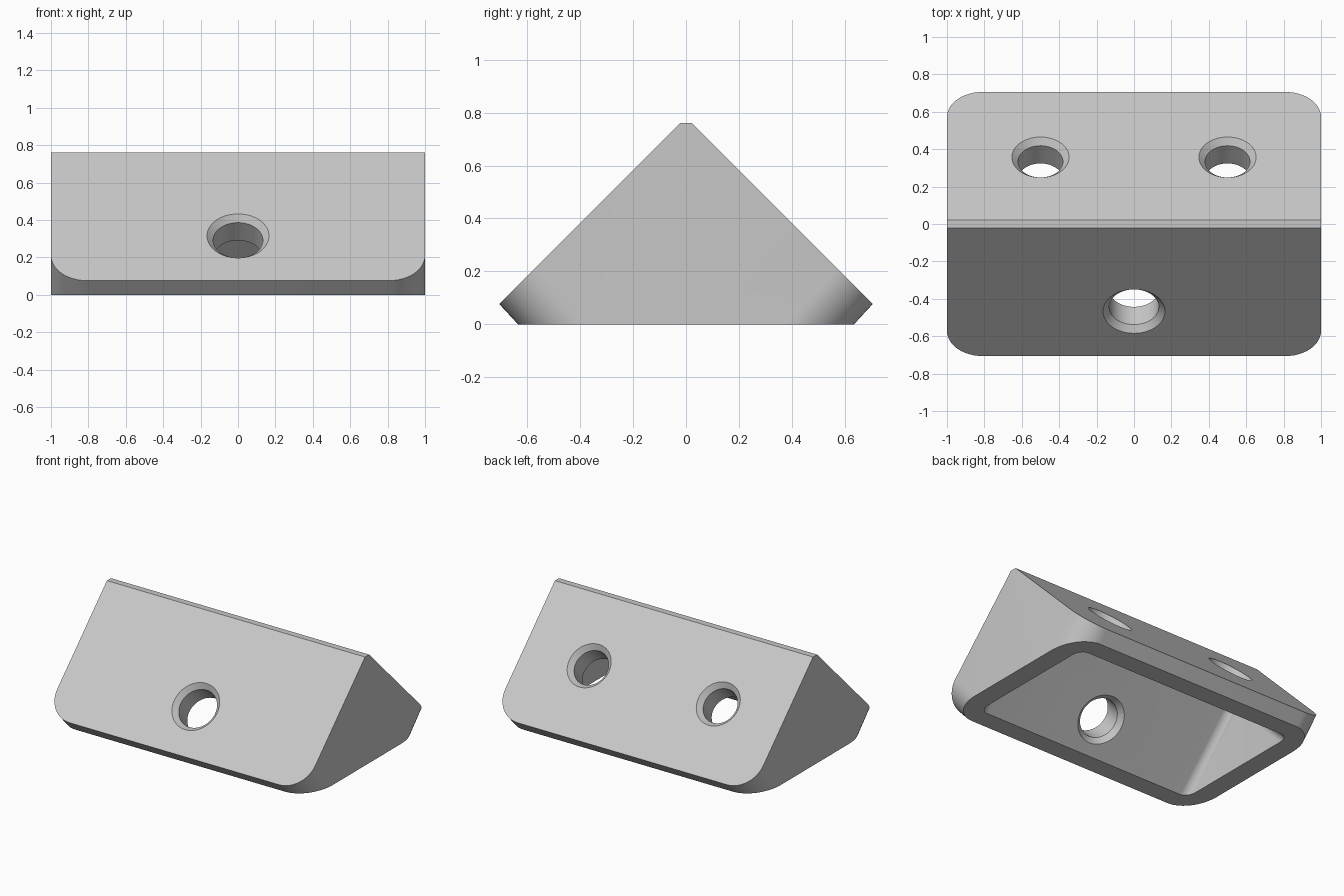
import bpy, bmesh, math
from mathutils import Matrix, Vector

cube = bpy.data.objects.get("Cube")
if cube:
    bpy.data.objects.remove(cube, do_unlink=True)

PEAK = 0.7825      # height where the two slopes would meet
WALL = 0.2         # thickness of the sloped walls
LIP = 0.033        # depth of the hole chamfers

grey = bpy.data.materials.new("light_grey")
grey.use_nodes = True
colour = (0.58, 0.58, 0.58, 1)
grey.diffuse_color = colour
grey.node_tree.nodes["Principled BSDF"].inputs["Base Color"].default_value = colour


def finish(bm, name):
    bmesh.ops.recalc_face_normals(bm, faces=bm.faces)
    mesh = bpy.data.meshes.new(name)
    bm.to_mesh(mesh)
    bm.free()
    mesh.materials.append(grey)
    obj = bpy.data.objects.new(name, mesh)
    bpy.context.collection.objects.link(obj)
    return obj


def prism(name, profile, half, radius, rounded):
    """Extrude a (y, z) profile along x and round the chosen end edges."""
    bm = bmesh.new()
    face = bm.faces.new([bm.verts.new((-half, y, z)) for y, z in profile])
    new = bmesh.ops.extrude_face_region(bm, geom=[face])["geom"]
    moved = [v for v in new if isinstance(v, bmesh.types.BMVert)]
    bmesh.ops.translate(bm, verts=moved, vec=(2 * half, 0, 0))
    bmesh.ops.recalc_face_normals(bm, faces=bm.faces)
    edges = [e for e in bm.edges if rounded(e.verts[0].co, e.verts[1].co)]
    bmesh.ops.bevel(bm, geom=edges, offset=radius, offset_type='OFFSET',
                    segments=12, profile=0.5, affect='EDGES')
    return finish(bm, name)


def hole_cutter(name, x, y, radius):
    """Round hole square to the slope, chamfered on both sides."""
    out = Vector((0, math.copysign(1, y), 1)).normalized()
    place = (Matrix.Translation((x, y, PEAK - abs(y)))
             @ out.to_track_quat('Z', 'Y').to_matrix().to_4x4())
    extra = 0.01
    rings = [(extra, radius + LIP + extra), (-LIP, radius),
             (LIP - WALL, radius), (-WALL - extra, radius + LIP + extra)]
    bm = bmesh.new()
    sides = 64
    loops = []
    for depth, r in rings:
        angles = [math.tau * i / sides for i in range(sides)]
        loops.append([bm.verts.new(place @ Vector((r * math.cos(a), r * math.sin(a), depth)))
                      for a in angles])
    for low, high in zip(loops, loops[1:]):
        for i in range(sides):
            j = (i + 1) % sides
            bm.faces.new((low[i], low[j], high[j], high[i]))
    bm.faces.new(loops[0])
    bm.faces.new(loops[-1])
    return finish(bm, name)


# Outer body: roof-shaped block with square-cut lower edges and rounded corners
half_profile = [(0.635, 0), (0.706, PEAK - 0.706), (0.0225, PEAK - 0.0225)]
profile = half_profile + [(-y, z) for y, z in reversed(half_profile)]
body = prism("corner_bracket", profile, 1, 0.19,
             lambda a, b: abs(a.x - b.x) < 0.01 and abs(a.y - b.y) < 0.1
             and max(a.z, b.z) < 0.1)

# Hollow underside with rounded inner corners
inner = PEAK - WALL * math.sqrt(2)
cavity = prism("cavity_cutter", [(inner + 0.1, -0.1), (0, inner), (-inner - 0.1, -0.1)],
               0.86, 0.06,
               lambda a, b: abs(a.x - b.x) < 0.01 and abs(a.z - b.z) > 0.1)

# Screw holes: one in the front slope, two in the back slope
cutters = [cavity, hole_cutter("front_hole_cutter", 0, -0.467, 0.133)]
for side, x in (("left", 0.5), ("right", -0.5)):
    cutters.append(hole_cutter(side + "_back_hole_cutter", x, 0.357, 0.12))

bpy.context.view_layer.objects.active = body
for cutter in cutters:
    cut = body.modifiers.new(cutter.name, 'BOOLEAN')
    cut.operation = 'DIFFERENCE'
    cut.solver = 'EXACT'
    cut.object = cutter
    bpy.ops.object.modifier_apply(modifier=cut.name)
    bpy.data.objects.remove(cutter, do_unlink=True)

# Smooth rounded surfaces, keep hard edges
bpy.ops.object.select_all(action='DESELECT')
body.select_set(True)
bpy.ops.object.shade_smooth_by_angle(angle=math.radians(30))
